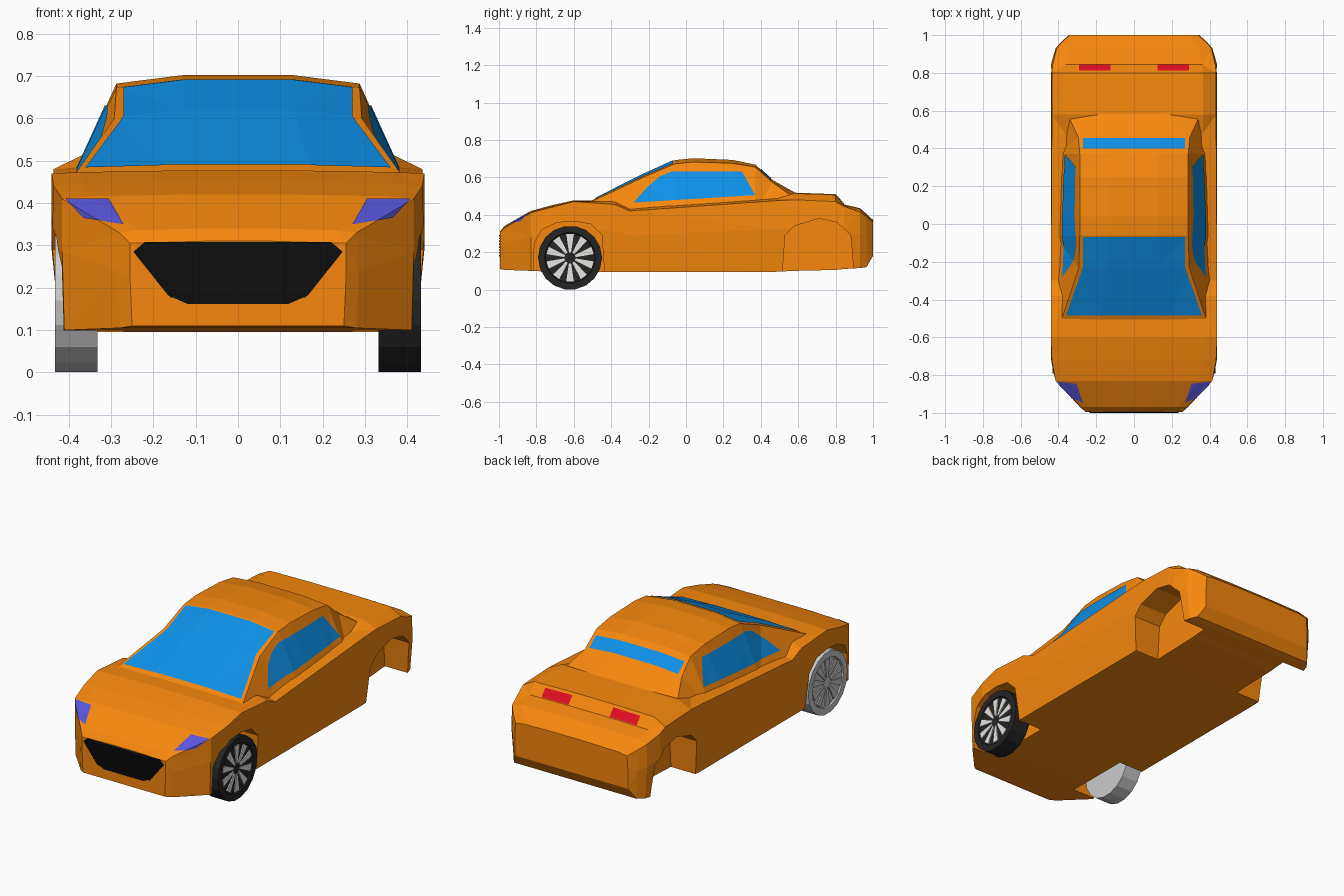
import bpy, bmesh, math
from mathutils import Vector, Matrix

if "Cube" in bpy.data.objects:
    bpy.data.objects.remove(bpy.data.objects["Cube"])


def material(name, r, g, b):
    m = bpy.data.materials.new(name)
    m.diffuse_color = (r, g, b, 1)
    m.use_nodes = True
    m.node_tree.nodes["Principled BSDF"].inputs["Base Color"].default_value = m.diffuse_color
    return m


ORANGE = material("orange_paint", 0.93, 0.245, 0.004)
GLASS = material("blue_glass", 0.004, 0.28, 0.80)
BLACK = material("black_trim", 0.004, 0.004, 0.004)
TYRE = material("dark_rubber", 0.018, 0.018, 0.018)
RED = material("red_lens", 0.76, 0.004, 0.018)
VIOLET = material("violet_lens", 0.10, 0.09, 0.70)
SILVER = material("silver_spoke", 0.8, 0.79, 0.76)


def finish(bm, name, mat=None, recalc=True):
    if recalc:
        bmesh.ops.recalc_face_normals(bm, faces=bm.faces)
    me = bpy.data.meshes.new(name)
    bm.to_mesh(me)
    bm.free()
    ob = bpy.data.objects.new(name, me)
    bpy.context.collection.objects.link(ob)
    if mat:
        me.materials.append(mat)
    return ob


def loft(name, sections, mat):
    """sections: (y, half outline of (x, z) points); mirrored and skinned along y."""
    bm = bmesh.new()
    rings = []
    for y, half in sections:
        pts = half + [(-x, z) for x, z in reversed(half)]
        rings.append([bm.verts.new((x, y, z)) for x, z in pts])
    n = len(rings[0])
    for a, b in zip(rings, rings[1:]):
        for i in range(n):
            j = (i + 1) % n
            bm.faces.new((a[i], a[j], b[j], b[i]))
    bm.faces.new(rings[0])
    bm.faces.new(rings[-1])
    bmesh.ops.triangulate(bm, faces=bm.faces[:], quad_method='SHORT_EDGE')
    return finish(bm, name, mat)


def patch(name, source, outlines, axis, sign, mat, offset=0.004):
    """Pieces of the source surface inside convex 2D outlines seen along an axis."""
    out = bmesh.new()
    u, v = [i for i in range(3) if i != axis]
    for outline in outlines:
        bm = bmesh.new()
        bm.from_mesh(source.data)
        bmesh.ops.delete(bm, geom=[f for f in bm.faces if f.normal[axis] * sign < 0.2],
                         context='FACES')
        cu = sum(p[0] for p in outline) / len(outline)
        cv = sum(p[1] for p in outline) / len(outline)
        for p, q in zip(outline, outline[1:] + outline[:1]):
            co, no = Vector((0, 0, 0)), Vector((0, 0, 0))
            co[u], co[v] = p
            no[u], no[v] = q[1] - p[1], p[0] - q[0]
            if no[u] * (cu - p[0]) + no[v] * (cv - p[1]) > 0:
                no = -no
            bmesh.ops.bisect_plane(bm, geom=bm.verts[:] + bm.edges[:] + bm.faces[:],
                                   plane_co=co, plane_no=no, clear_outer=True)
        for vert in bm.verts:
            vert.co[axis] += sign * offset
        tmp = bpy.data.meshes.new("tmp")
        bm.to_mesh(tmp)
        bm.free()
        out.from_mesh(tmp)
        bpy.data.meshes.remove(tmp)
    return finish(out, name, mat, recalc=False)


def flip(outline):
    return [(-x, z) for x, z in outline]


# Lower body: y, sill (x, z), side width, shoulder (x, z), centre height
stations = [
    (-0.995, .25, .11, .255, .255, .305, .31),
    (-0.97, .28, .105, .285, .28, .33, .34),
    (-0.83, .41, .10, .415, .415, .41, .42),
    (-0.72, .42, .095, .44, .435, .44, .45),
    (-0.60, .42, .095, .44, .44, .47, .477),
    (-0.38, .42, .095, .44, .44, .455, .475),
    (-0.30, .42, .095, .44, .44, .42, .44),
    (0.48, .42, .095, .44, .435, .475, .49),
    (0.58, .42, .10, .44, .435, .48, .518),
    (0.80, .42, .105, .44, .435, .47, .51),
    (0.845, .42, .11, .44, .43, .445, .455),
    (0.93, .40, .115, .415, .41, .415, .435),
    (0.965, .375, .12, .385, .38, .39, .405),
    (1.0, .345, .18, .345, .34, .36, .372),
]
body = loft("car_body", [(y, [(wb, zb), (wm, zb + (zs - zb) * .6), (ws, zs), (ws * .84, zt - .004),
                              (ws * .3, zt)]) for y, wb, zb, wm, ws, zs, zt in stations], ORANGE)

# Cabin: y, base width, roof edge (x, z), centre height
cab = [
    (-0.51, .395, .385, .468, .474),
    (-0.23, .415, .292, .60, .615),
    (-0.06, .415, .287, .672, .692),
    (0.04, .415, .287, .682, .702),
    (0.25, .415, .287, .675, .693),
    (0.37, .415, .287, .655, .668),
    (0.46, .415, .295, .575, .588),
    (0.60, .40, .36, .475, .508),
]
cabin = loft("cabin", [(y, [(wb, .40), (w, z), (w * .45, zt)]) for y, wb, w, z, zt in cab], ORANGE)

# Windows
patch("windscreen", cabin, [[(-.36, -.485), (.36, -.485), (.27, -.23), (-.27, -.23)],
                            [(-.27, -.23), (.27, -.23), (.27, -.07), (-.27, -.07)]], 2, 1, GLASS)
patch("rear_window", cabin, [[(-.27, .40), (.27, .40), (.27, .455), (-.27, .455)]], 2, 1, GLASS)
side = [(-.28, .465), (-.21, .545), (-.14, .605), (-.08, .63), (.30, .63), (.37, .505)]
for s, label in ((1, "right"), (-1, "left")):
    patch(label + "_side_window", cabin, [side], 0, s, GLASS)

# Lights
lamp = [(.27, .35), (.305, .411), (.408, .411), (.365, .365)]
patch("headlights", body, [lamp, flip(lamp)], 1, -1, VIOLET)
tail = [(.125, .812), (.29, .812), (.29, .845), (.125, .845)]
patch("tail_lights", body, [tail, flip(tail)], 2, 1, RED)

# Grille with thin slats
edge = [(.12, .162), (.165, .182), (.247, .285), (.22, .308)]
patch("grille", body, [edge + flip(edge[::-1])], 1, -1, BLACK, 0.002)
bm = bmesh.new()
for i in range(8):
    z = .18 + i * .0155
    w = .165 + (z - .182) / .103 * .08
    bmesh.ops.create_cube(bm, size=1, matrix=Matrix.Translation((0, -.994, z))
                          @ Matrix.Diagonal((min(2 * w - .006, .47), .012, .007, 1)))
finish(bm, "grille_slats", BLACK)

# Wheel arch pockets cut from the body
arches = [
    [(-.82, .0), (-.81, .25), (-.77, .32), (-.69, .358), (-.60, .365), (-.51, .35), (-.45, .29), (-.43, .0)],
    [(.51, .0), (.53, .29), (.58, .34), (.71, .38), (.81, .358), (.88, .29), (.905, .0)],
]
bm = bmesh.new()
for prof in arches:
    for s in (1, -1):
        face = bm.faces.new([bm.verts.new((s * .27, y, z)) for y, z in prof])
        ext = bmesh.ops.extrude_face_region(bm, geom=[face])
        bmesh.ops.translate(bm, vec=(s * .3, 0, 0),
                            verts=[g for g in ext["geom"] if isinstance(g, bmesh.types.BMVert)])
cutter = finish(bm, "arch_cutter")
cutter.hide_render = True
mod = body.modifiers.new("arches", 'BOOLEAN')
mod.operation, mod.solver, mod.object = 'DIFFERENCE', 'EXACT', cutter
bpy.context.view_layer.objects.active = body
bpy.ops.object.modifier_apply(modifier=mod.name)
bpy.data.objects.remove(cutter)


# Front wheels: dark on the right, plain grey on the left
def wheel(label, s, tyre_mat, spoke_mat):
    centre = Matrix.Translation((s * .382, -.62, .17))
    turn = Matrix.Rotation(math.pi / 2, 4, 'Y')
    bm = bmesh.new()
    bmesh.ops.create_cone(bm, cap_ends=True, segments=18, radius1=.171, radius2=.171, depth=.1,
                          matrix=centre @ turn)
    # dished rim on the outer face
    cap = [f for f in bm.faces if len(f.verts) > 4 and f.calc_center_median().x * s > .4]
    bmesh.ops.inset_region(bm, faces=cap, thickness=.035)
    bmesh.ops.inset_region(bm, faces=cap, thickness=.004, depth=-.008)
    finish(bm, label + "_front_tyre", tyre_mat)

    bm = bmesh.new()
    x0, x1 = s * .421, s * .430
    for k in range(10):
        a = 2 * math.pi * (k + .5) / 10
        rows = []
        for x in (x0, x1):
            rows.append([bm.verts.new((x, -.62 + r * math.cos(a + d), .17 + r * math.sin(a + d)))
                         for r, d in ((.03, -.2), (.128, -.16), (.128, .16), (.03, .2))])
        bm.faces.new(rows[0])
        bm.faces.new(rows[1])
        for i in range(4):
            j = (i + 1) % 4
            bm.faces.new((rows[0][i], rows[0][j], rows[1][j], rows[1][i]))
    finish(bm, label + "_front_spokes", spoke_mat)


wheel("right", 1, TYRE, SILVER)
wheel("left", -1, None, None)
